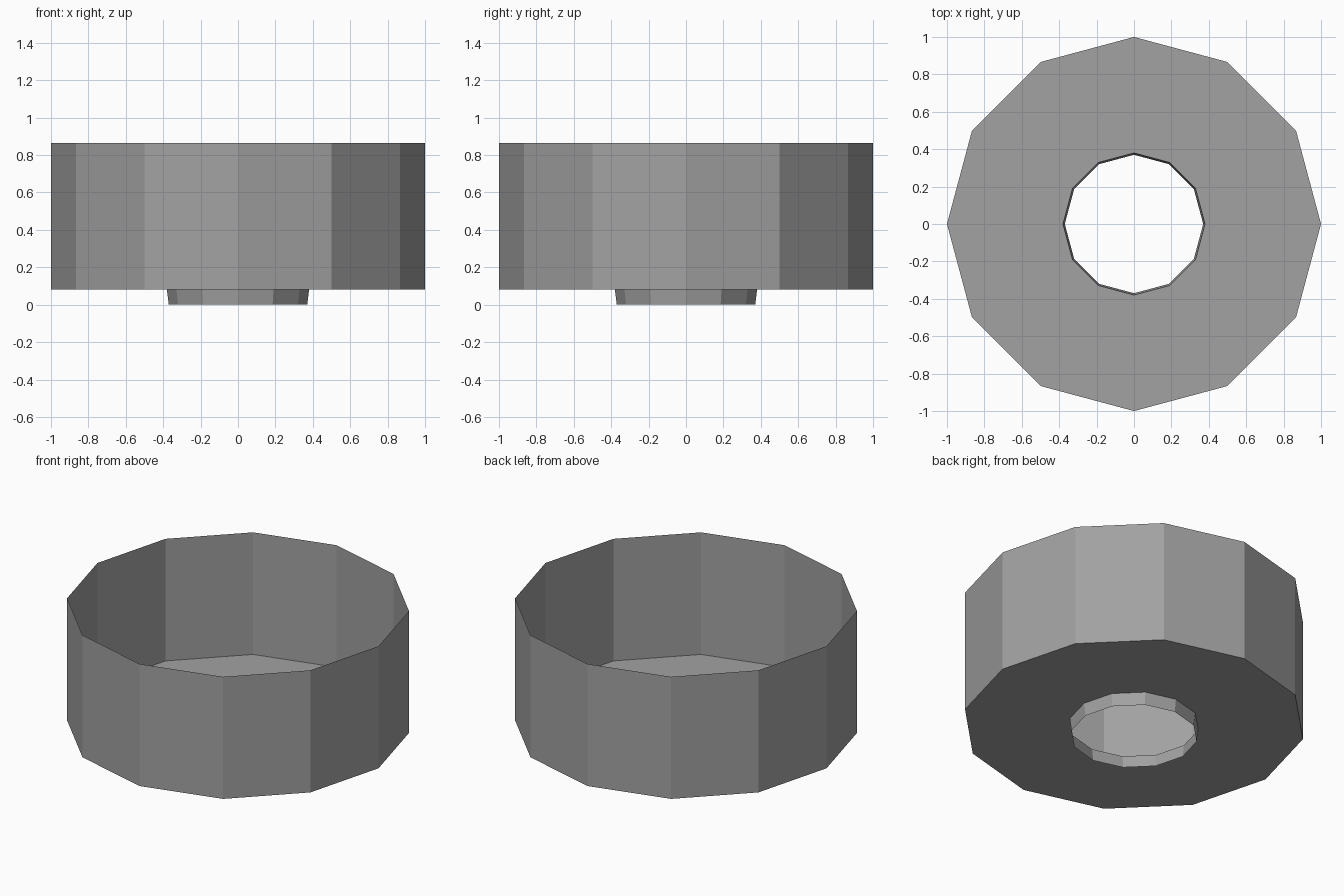
import bpy
import bmesh
from math import cos, sin, pi

cube = bpy.data.objects.get("Cube")
if cube:
    bpy.data.objects.remove(cube, do_unlink=True)

SIDES = 12
FLOOR_Z = 0.08
RIM_Z = 0.865

grey = bpy.data.materials.new("mid grey")
grey.use_nodes = True
colour = (0.36, 0.36, 0.36, 1)
grey.diffuse_color = colour
grey.node_tree.nodes["Principled BSDF"].inputs["Base Color"].default_value = colour


def lathe(name, profile):
    """Sweep (radius, height) points around z into an open faceted shell."""
    bm = bmesh.new()
    rings = []
    for r, z in profile:
        angles = [2 * pi * i / SIDES for i in range(SIDES)]
        rings.append([bm.verts.new((r * cos(a), r * sin(a), z)) for a in angles])
    for low, high in zip(rings, rings[1:]):
        for i in range(SIDES):
            j = (i + 1) % SIDES
            bm.faces.new((low[i], low[j], high[j], high[i]))
    mesh = bpy.data.meshes.new(name)
    bm.to_mesh(mesh)
    bm.free()
    mesh.materials.append(grey)
    obj = bpy.data.objects.new(name, mesh)
    bpy.context.collection.objects.link(obj)
    return obj


# Thin open bowl: flat floor with a central hole, then the upright wall
lathe("bowl", [(0.38, FLOOR_Z), (1, FLOOR_Z), (1, RIM_Z)])

# Short tapered collar below the hole
lathe("drain_collar", [(0.37, 0), (0.38, FLOOR_Z)])
